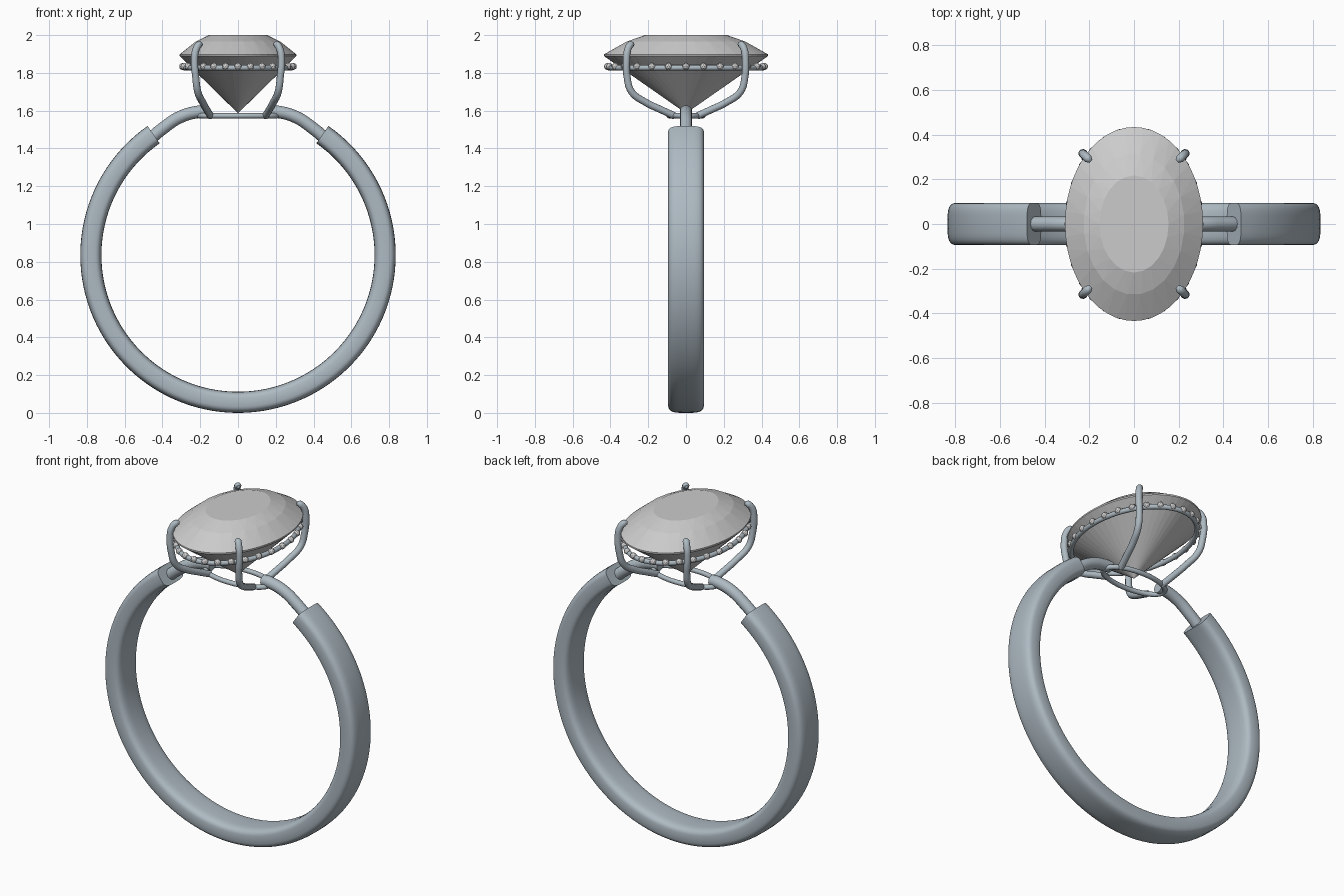
import bpy, bmesh, math
from math import sin, cos, pi, radians

if "Cube" in bpy.data.objects:
    bpy.data.objects.remove(bpy.data.objects["Cube"])

stone_mat = bpy.data.materials.new("clear_stone")
stone_mat.diffuse_color = (0.83, 0.83, 0.83, 1)
stone_mat.use_nodes = True
stone_mat.node_tree.nodes["Principled BSDF"].inputs["Base Color"].default_value = stone_mat.diffuse_color
metal = bpy.data.materials.new("pale_metal")
metal.diffuse_color = (0.42, 0.49, 0.54, 1)
metal.use_nodes = True
metal.node_tree.nodes["Principled BSDF"].inputs["Base Color"].default_value = metal.diffuse_color


def finish(bm, name, mat, smooth=True):
    bmesh.ops.recalc_face_normals(bm, faces=bm.faces)
    me = bpy.data.meshes.new(name)
    bm.to_mesh(me)
    bm.free()
    ob = bpy.data.objects.new(name, me)
    bpy.context.collection.objects.link(ob)
    me.materials.append(mat)
    select(ob)
    if smooth:
        bpy.ops.object.shade_smooth_by_angle(angle=radians(40))
    return ob


def select(ob):
    bpy.ops.object.select_all(action='DESELECT')
    ob.select_set(True)
    bpy.context.view_layer.objects.active = ob


def wire(name, pts, r, cyclic=False, tip=False):
    """Round wire along a smooth path, converted to mesh."""
    cu = bpy.data.curves.new(name, 'CURVE')
    cu.dimensions = '3D'
    cu.bevel_depth, cu.bevel_resolution = r, 4
    cu.resolution_u, cu.use_fill_caps = 6, True
    sp = cu.splines.new('BEZIER')
    sp.bezier_points.add(len(pts) - 1)
    sp.use_cyclic_u = cyclic
    for bp, p in zip(sp.bezier_points, pts):
        bp.co = p
        bp.handle_left_type = bp.handle_right_type = 'AUTO'
    if tip:
        sp.bezier_points[-1].radius = 0.5
    ob = bpy.data.objects.new(name, cu)
    bpy.context.collection.objects.link(ob)
    cu.materials.append(metal)
    select(ob)
    bpy.ops.object.convert(target='MESH')
    bpy.ops.object.shade_smooth_by_angle(angle=radians(40))


def oval(a, b, z, n, off=0.0):
    return [(a * cos(2 * pi * (i + off) / n), b * sin(2 * pi * (i + off) / n), z) for i in range(n)]


# Band: rounded section swept around the finger hole, open at the top
R, HT, HW, CZ, GAP = 0.779, 0.056, 0.095, 0.835, radians(35)
sgn = lambda v, e: math.copysign(abs(v) ** e, v)
section = [(HT * sgn(cos(t), 0.55), HW * sgn(sin(t), 0.55)) for t in (2 * pi * k / 32 for k in range(32))]
bm = bmesh.new()
rings = []
for i in range(97):
    a = GAP + (2 * pi - 2 * GAP) * i / 96
    rings.append([bm.verts.new(((R + u) * sin(a), v, CZ + (R + u) * cos(a))) for u, v in section])
for p, q in zip(rings, rings[1:]):
    for k in range(32):
        j = (k + 1) % 32
        bm.faces.new((p[k], p[j], q[j], q[k]))
bm.faces.new(rings[0])
bm.faces.new(rings[-1])
finish(bm, "band", metal)

# Shoulder wires joining the band to the basket
for s, side in ((-1, "left"), (1, "right")):
    wire(side + "_shoulder", [(s * x, 0, z) for x, z in
         ((0.46, 1.455), (0.403, 1.502), (0.307, 1.566), (0.2, 1.595), (0.17, 1.595))], 0.033)

# Basket base and four prongs
wire("basket_base", oval(0.205, 0.09, 1.573, 16), 0.014, cyclic=True)
path = ((0.145, 0.06, 1.572), (0.165, 0.13, 1.604), (0.188, 0.215, 1.645), (0.213, 0.288, 1.70),
        (0.224, 0.312, 1.78), (0.23, 0.315, 1.87), (0.222, 0.308, 1.925), (0.205, 0.292, 1.95), (0.193, 0.28, 1.951))
for sx in (-1, 1):
    for sy in (-1, 1):
        name = ("front" if sy < 0 else "back") + ("_left" if sx < 0 else "_right") + "_prong"
        wire(name, [(sx * x, sy * y, z) for x, y, z in path], 0.019, tip=True)

# Halo wire with small set beads
wire("halo_rail", oval(0.285, 0.41, 1.827, 24), 0.014, cyclic=True)
bm = bmesh.new()
for p in oval(0.293, 0.416, 1.834, 28):
    geo = bmesh.ops.create_icosphere(bm, subdivisions=2, radius=0.019)
    bmesh.ops.translate(bm, verts=geo["verts"], vec=p)
finish(bm, "halo_beads", stone_mat, smooth=False)

# Oval faceted stone: table, two crown rows, girdle, pavilion
A, B, N = 0.309, 0.434, 24
bm = bmesh.new()
ring = lambda s, z, n, off=0.0: [bm.verts.new(p) for p in oval(A * s, B * s, z, n, off)]
table = ring(0.5, 2.0, N)
crown = ring(0.73, 1.966, N, 0.5)
girdle = ring(1, 1.898, 2 * N)
lower = ring(1, 1.889, 2 * N)
culet = bm.verts.new((0, 0, 1.586))
bm.faces.new(table)
for i in range(N):
    j = (i + 1) % N
    g0, g1, g2 = girdle[2 * i], girdle[2 * i + 1], girdle[2 * j]
    for f in ((table[i], crown[i], table[j]), (crown[i], crown[j], table[j]),
              (crown[i], g0, g1), (crown[i], g1, g2), (crown[i], g2, crown[j])):
        bm.faces.new(f)
for i in range(2 * N):
    j = (i + 1) % (2 * N)
    bm.faces.new((girdle[i], lower[i], lower[j], girdle[j]))
    bm.faces.new((lower[i], culet, lower[j]))
finish(bm, "oval_stone", stone_mat, smooth=False)
